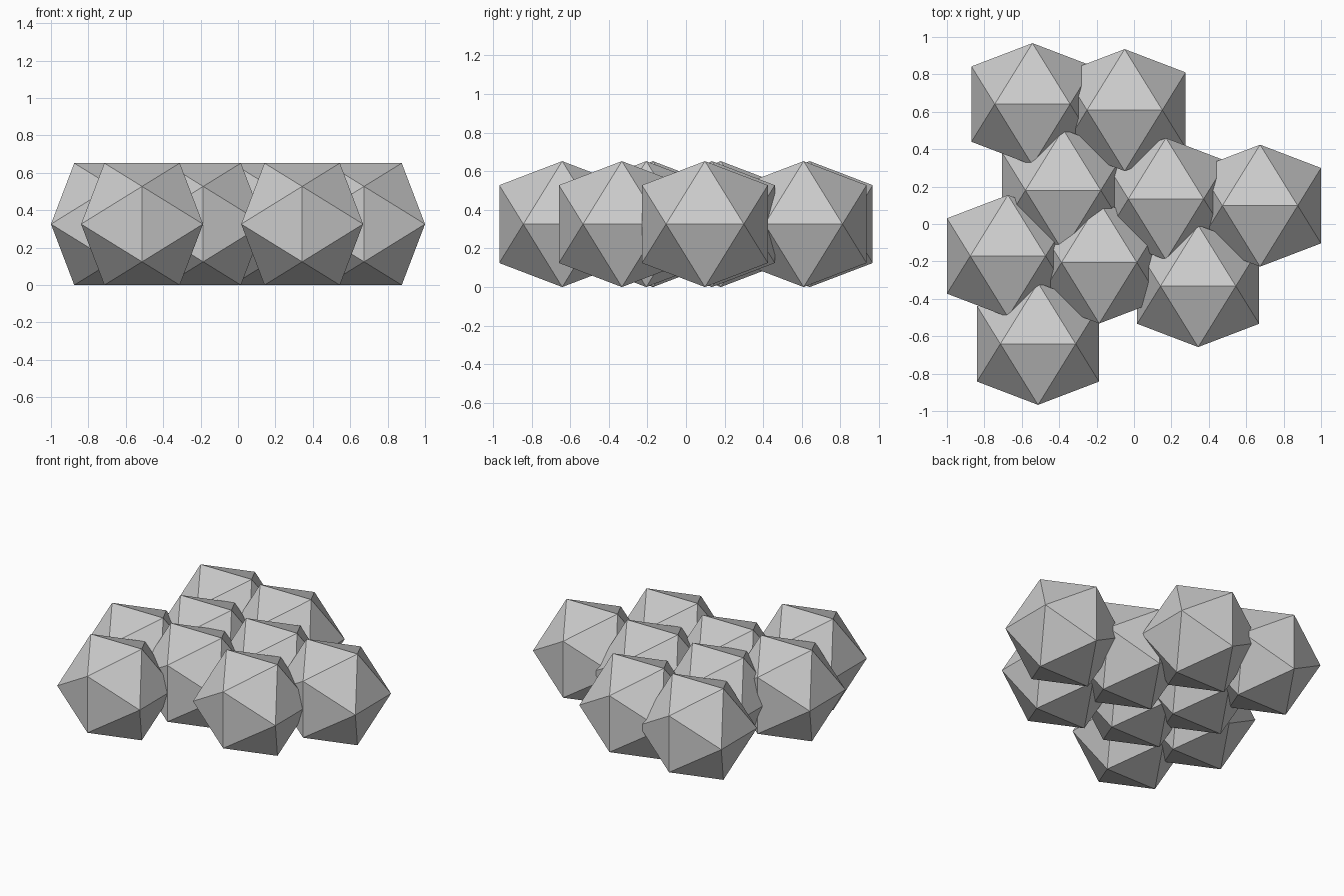
import bpy, bmesh

if "Cube" in bpy.data.objects:
    bpy.data.objects.remove(bpy.data.objects["Cube"])

R = 0.326                       # half width of one icosahedron
A = R / ((1 + 5 ** 0.5) / 2)    # half edge length

# Shared flat-faced icosahedron, resting on an edge (golden rectangle corners)
bm = bmesh.new()
for s in (-1, 1):
    for t in (-1, 1):
        bm.verts.new((s * A, 0, t * R))
        bm.verts.new((s * R, t * A, 0))
        bm.verts.new((0, s * R, t * A))
bmesh.ops.convex_hull(bm, input=bm.verts[:])
bmesh.ops.recalc_face_normals(bm, faces=bm.faces[:])
mesh = bpy.data.meshes.new("icosahedron")
bm.to_mesh(mesh)
bm.free()

# Overlapping cluster, all in one layer on the ground
centres = [
    (-0.543, 0.641), (-0.05, 0.609),
    (-0.379, 0.18), (0.171, 0.134), (0.674, 0.098),
    (-0.674, -0.171), (-0.186, -0.206), (0.343, -0.332),
    (-0.513, -0.641),
]
for i, (x, y) in enumerate(centres):
    ob = bpy.data.objects.new(f"icosahedron_{i + 1}", mesh)
    ob.location = (x, y, R)
    bpy.context.collection.objects.link(ob)
